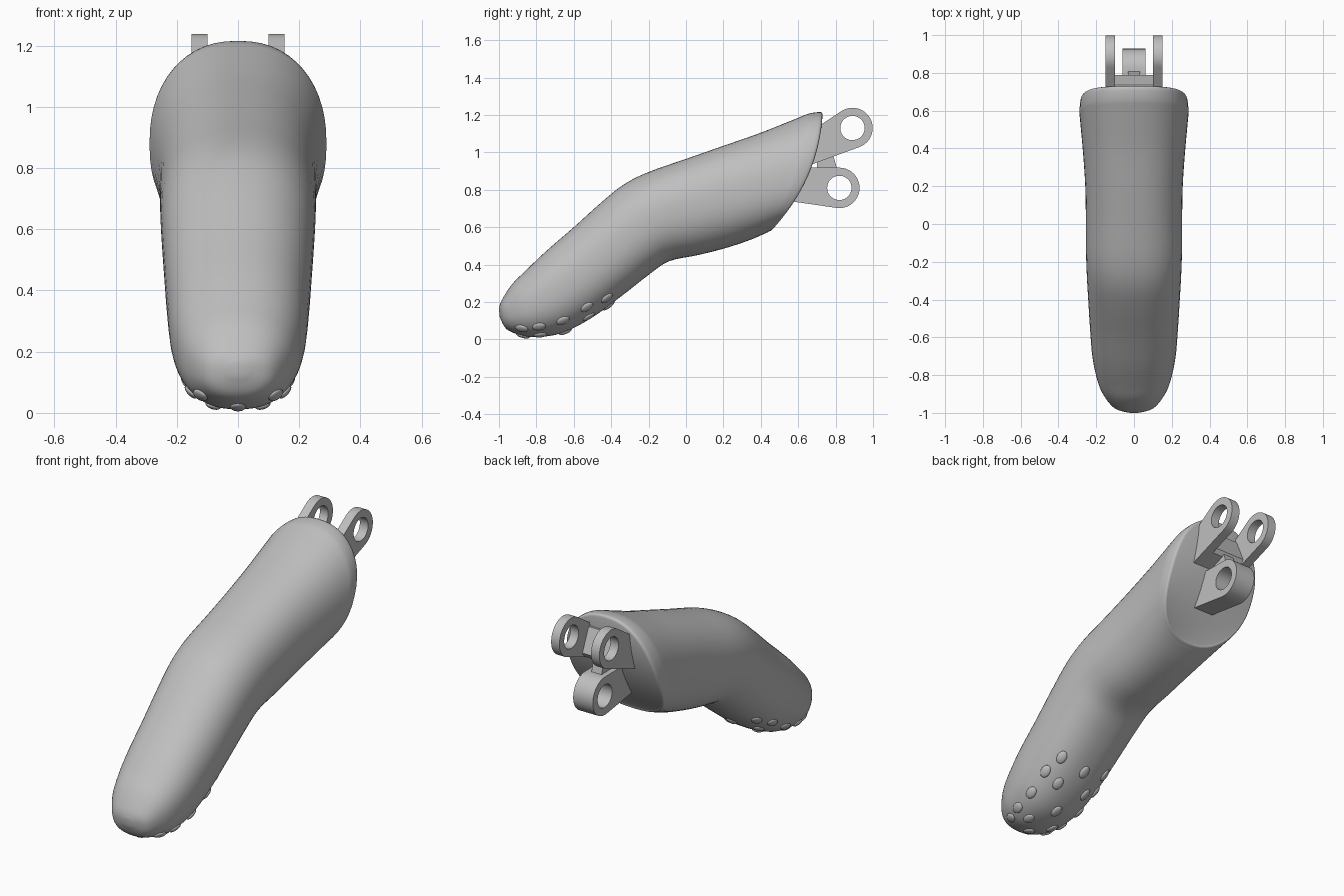
import bpy, bmesh
from math import sin, cos, pi, radians, atan2, acos, floor, copysign
from mathutils import Vector, Matrix

old = bpy.data.objects.get("Cube")
if old:
    bpy.data.objects.remove(old, do_unlink=True)

GREY = (0.52, 0.52, 0.52, 1)
mat = bpy.data.materials.new("plain_grey")
mat.use_nodes = True
mat.diffuse_color = GREY
mat.node_tree.nodes["Principled BSDF"].inputs["Base Color"].default_value = GREY


def finish(bm, name, angle=35):
    bmesh.ops.recalc_face_normals(bm, faces=bm.faces)
    mesh = bpy.data.meshes.new(name)
    bm.to_mesh(mesh)
    bm.free()
    mesh.materials.append(mat)
    ob = bpy.data.objects.new(name, mesh)
    bpy.context.collection.objects.link(ob)
    bpy.ops.object.select_all(action='DESELECT')
    ob.select_set(True)
    bpy.context.view_layer.objects.active = ob
    bpy.ops.object.shade_smooth_by_angle(angle=radians(angle))
    return ob


# Finger cross-sections: top y, top z, bottom y, bottom z, half width, bulge
SECTIONS = [
    (-1.0, .165, -.996, .12, .03, 0),
    (-.985, .21, -.96, .055, .105, 0),
    (-.93, .295, -.88, .022, .16, 0),
    (-.86, .365, -.8, .012, .193, 0),
    (-.75, .47, -.66, .035, .22, 0),
    (-.6, .6, -.5, .118, .233, 0),
    (-.45, .735, -.33, .243, .243, 0),
    (-.33, .83, -.2, .345, .25, 0),
    (-.2, .895, -.09, .418, .254, 0),
    (0, .965, .06, .45, .255, 0),
    (.2, 1.035, .2, .485, .258, 0),
    (.4, 1.105, .33, .527, .27, .015),
    (.6, 1.185, .42, .565, .285, .035),
    (.66, 1.208, .445, .577, .289, .045),
    (.72, 1.215, .46, .585, .283, .06),
    (.73, 1.2, .465, .597, .268, .06),
]
LAST = len(SECTIONS) - 1


def section(s):
    """Smoothly interpolated section values."""
    i = min(int(floor(s)), LAST - 1)
    t = s - i
    p = [SECTIONS[max(0, min(LAST, i + k))] for k in (-1, 0, 1, 2)]
    return [b + .5 * t * (c - a + t * (2*a - 5*b + 4*c - d + t * (3*(b - c) + d - a)))
            for a, b, c, d in zip(*p)]


def surface(s, a):
    """Point on the finger; a = 0 is underneath, a = pi is on top."""
    ty, tz, by, bz, w, bulge = section(s)
    u, v = [copysign(abs(q) ** (2 / 2.3), q) for q in (sin(a), -cos(a))]
    top, low = Vector((0, ty, tz)), Vector((0, by, bz))
    chord = top - low
    out = Vector((0, chord.z, -chord.y)).normalized()
    return (top + low) / 2 + chord * v / 2 + out * bulge * (1 - v * v) + Vector((w * u, 0, 0))


# Finger body, lofted and closed by strips that follow the curved end
N, STEPS = 56, 4
bm = bmesh.new()
rings = [[bm.verts.new(surface(k / STEPS, 2 * pi * j / N)) for j in range(N)]
         for k in range(LAST * STEPS + 1)]
for r, q in zip(rings, rings[1:]):
    for j in range(N):
        bm.faces.new((r[j], r[(j + 1) % N], q[(j + 1) % N], q[j]))
for r in (rings[0], rings[-1]):
    for j in range(N // 2):
        strip = [r[j], r[j + 1], r[N - j - 1], r[(N - j) % N]]
        bm.faces.new(list(dict.fromkeys(strip)))
finish(bm, "finger_body", 40)

# Oval grip bumps under the fingertip: section position and angles
bm = bmesh.new()
GRIP_ROWS = [(2.1, (0, 46)), (3.2, (21, 48)), (4.1, (0, 46)), (4.9, (21, 46)), (5.5, (0, 36))]
for s, angles in GRIP_ROWS:
    for deg in angles:
        for side in ((1, -1) if deg else (1,)):
            a = radians(deg) * side
            p = surface(s, a)
            along = (surface(s + .1, a) - p).normalized()
            across = surface(s, a + .05) - surface(s, a - .05)
            normal = across.cross(along).normalized()
            across = along.cross(normal)
            frame = Matrix((along, across, normal)).transposed().to_4x4()
            bmesh.ops.create_uvsphere(
                bm, u_segments=20, v_segments=10, radius=1,
                matrix=Matrix.Translation(p) @ frame @ Matrix.Diagonal((.037, .026, .012, 1)))
finish(bm, "grip_bumps", 60)


def prism(name, outline, x0, x1):
    """Extrude a side outline of (y, z) points from x0 to x1."""
    bm = bmesh.new()
    a, b = [[bm.verts.new((x, y, z)) for y, z in outline] for x in (x0, x1)]
    bm.faces.new(a)
    bm.faces.new(b)
    for j in range(len(a)):
        k = (j + 1) % len(a)
        bm.faces.new((a[j], a[k], b[k], b[j]))
    return finish(bm, name)


def lug(name, centre, upper, lower, x0, x1, radius=.108, hole=.065):
    """Hinge plate: a base edge joined by tangents to a round eye with a hole."""
    c, up, lo = Vector(centre), Vector(upper), Vector(lower)

    def tangent(p, sign):
        d = p - c
        return atan2(d.y, d.x) % (2 * pi) + sign * acos(radius / d.length)

    start, end = tangent(lo, 1) - 2 * pi, tangent(up, -1)
    arc = [start + (end - start) * k / 32 for k in range(33)]
    path = [c + Vector((cos(t), sin(t))) * radius for t in arc]
    first, last = path[0], path[-1]
    for p, q in ((last, up), (up, lo), (lo, first)):
        path += [p.lerp(q, k / 8) for k in range(1, 9)]
    path.pop()
    inner = [c + (p - c).normalized() * hole for p in path]
    bm = bmesh.new()
    loops = [[bm.verts.new((x, p.x, p.y)) for p in pts]
             for x, pts in ((x0, path), (x1, path), (x1, inner), (x0, inner))]
    n = len(path)
    for a, b in zip(loops, loops[1:] + loops[:1]):
        for j in range(n):
            k = (j + 1) % n
            bm.faces.new((a[j], a[k], b[k], b[j]))
    return finish(bm, name, 30)


# Upper fork: two plates with a web between them
for name, side in (("left", 1), ("right", -1)):
    lug("upper_hinge_" + name, (.89, 1.13), (.68, 1.12), (.63, .92), .1 * side, .152 * side)
prism("upper_hinge_web", [(.63, .92), (.775, .975), (.79, 1.0), (.735, 1.13), (.68, 1.13)],
      -.11, .11)

# Lower eye with a small stop tab above it
lug("lower_hinge", (.82, .81), (.64, .92), (.565, .738), -.062, .062)
prism("hinge_stop_tab", [(.7, .9), (.81, .905), (.787, .985), (.7, .99)], -.032, .032)
